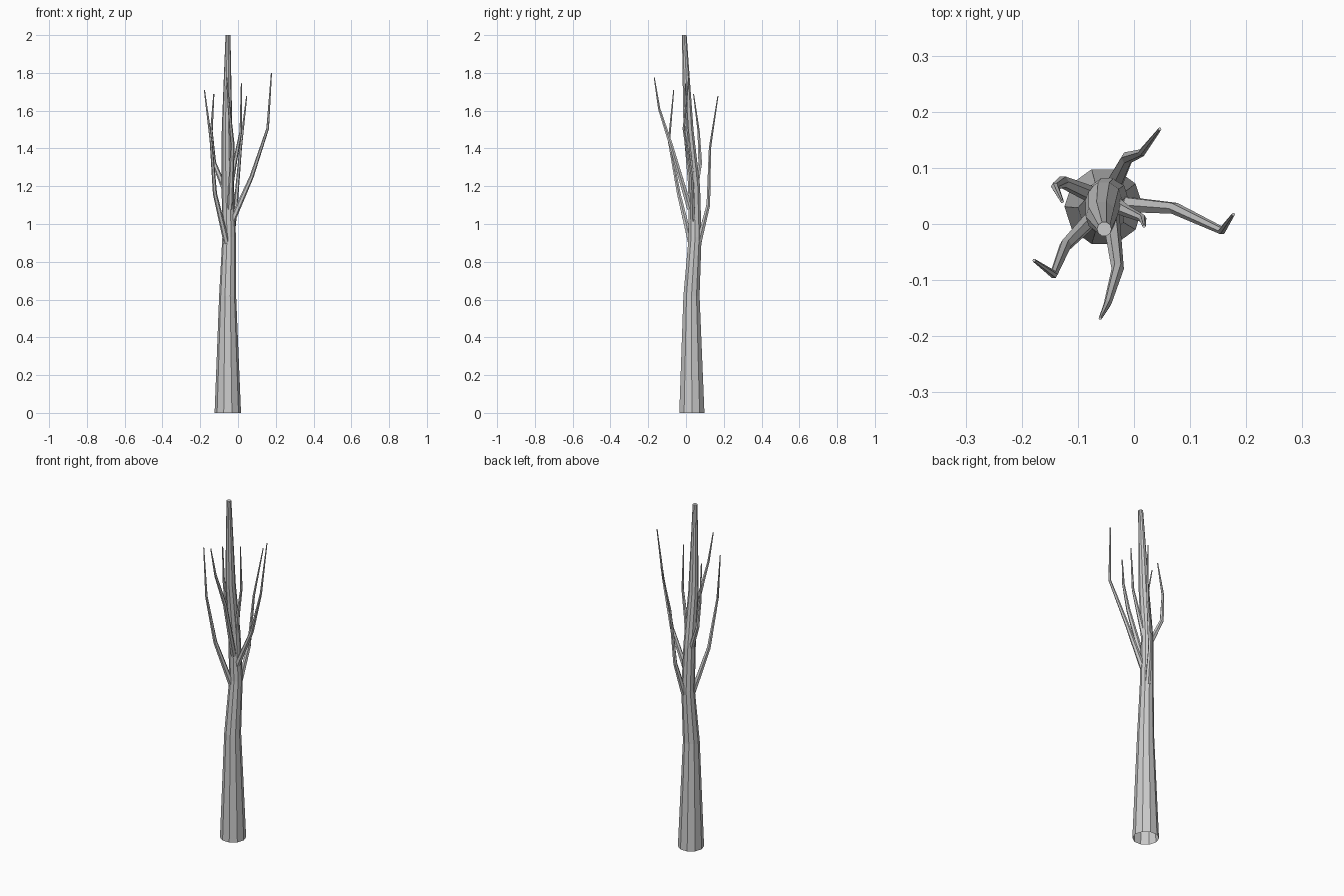
import bpy, bmesh, math
from mathutils import Vector

if "Cube" in bpy.data.objects:
    bpy.data.objects.remove(bpy.data.objects["Cube"])


def tube(name, pts, sides, level=False, cap_start=False):
    """Faceted tapering tube through (x, y, z, radius) points."""
    bm = bmesh.new()
    centres = [Vector(p[:3]) for p in pts]
    rings = []
    for i, c in enumerate(centres):
        a, b = centres[max(i - 1, 0)], centres[min(i + 1, len(pts) - 1)]
        axis = Vector((0, 0, 1)) if level else (b - a).normalized()
        turn = Vector((0, 0, 1)).rotation_difference(axis)
        ring = []
        for k in range(sides):
            t = math.tau * k / sides
            ring.append(bm.verts.new(c + turn @ Vector((math.cos(t), math.sin(t), 0)) * pts[i][3]))
        rings.append(ring)
    for lo, hi in zip(rings, rings[1:]):
        for k in range(sides):
            n = (k + 1) % sides
            bm.faces.new((lo[k], lo[n], hi[n], hi[k]))
    bm.faces.new(rings[-1])
    if cap_start:
        bm.faces.new(rings[0][::-1])
    mesh = bpy.data.meshes.new(name)
    bm.to_mesh(mesh)
    bm.free()
    obj = bpy.data.objects.new(name, mesh)
    bpy.context.collection.objects.link(obj)
    return obj


# Trunk: ten sides, open at the ground
tube("trunk", [
    (-0.054, 0.031, 0.00, 0.070),
    (-0.055, 0.029, 0.62, 0.045),
    (-0.047, 0.048, 0.93, 0.036),
    (-0.054, 0.043, 1.20, 0.033),
    (-0.058, 0.013, 1.50, 0.028),
    (-0.053, -0.009, 2.00, 0.013),
], 10, level=True)

# Branches: paths from the trunk outward
radii = (0.016, 0.011, 0.007, 0.003)
branches = {
    "right": [(-0.03, 0.036, 1.02), (0.072, 0.028, 1.25), (0.157, -0.012, 1.505), (0.177, 0.017, 1.80)],
    "front_left": [(-0.06, 0.025, 0.90), (-0.122, -0.038, 1.16), (-0.143, -0.090, 1.44), (-0.178, -0.065, 1.71)],
    "front": [(-0.042, 0.02, 1.08), (-0.029, -0.080, 1.42), (-0.047, -0.142, 1.61), (-0.060, -0.168, 1.775)],
    "back_right": [(-0.036, 0.07, 0.91), (-0.012, 0.118, 1.10), (0.014, 0.127, 1.405), (0.046, 0.169, 1.677)],
    "back_left": [(-0.065, 0.048, 1.17), (-0.127, 0.075, 1.325), (-0.141, 0.067, 1.49), (-0.128, 0.040, 1.688)],
    "inner_right": [(-0.045, 0.042, 1.17), (-0.016, 0.024, 1.33), (0.015, 0.010, 1.49), (0.018, -0.004, 1.745)],
}
for name, path in branches.items():
    tube("branch_" + name, [p + (r,) for p, r in zip(path, radii)], 6, cap_start=True)
